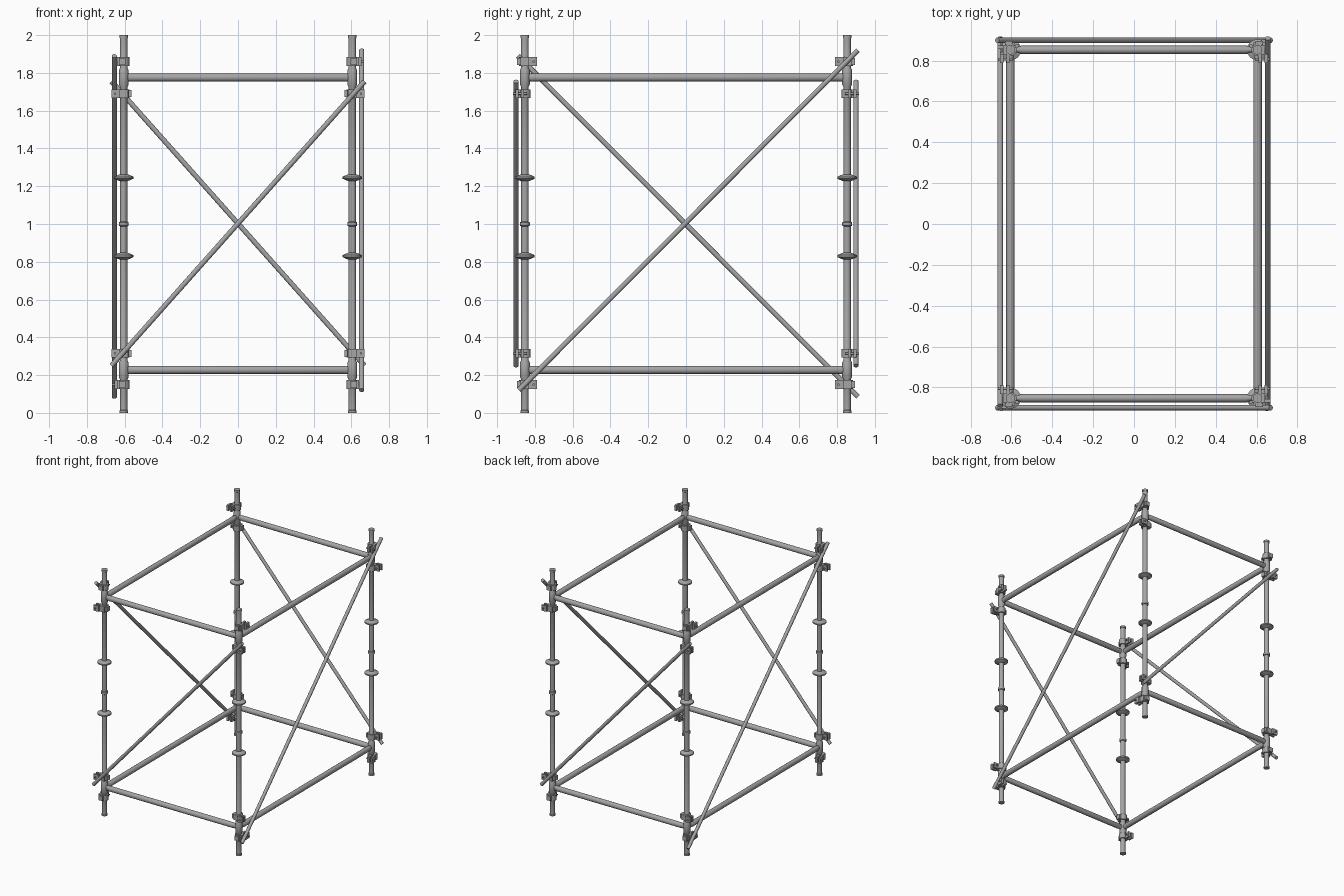
import bpy, bmesh, math
from mathutils import Vector, Matrix

cube = bpy.data.objects.get("Cube")
if cube:
    bpy.data.objects.remove(cube, do_unlink=True)

steel = bpy.data.materials.new("galvanised_steel")
steel.use_nodes = True
grey = (0.38, 0.38, 0.38, 1)
steel.diffuse_color = grey
steel.node_tree.nodes["Principled BSDF"].inputs["Base Color"].default_value = grey

PX, PY = 0.605, 0.853      # post positions
SIDES = 16


def finish(name, bm):
    bmesh.ops.recalc_face_normals(bm, faces=bm.faces)
    mesh = bpy.data.meshes.new(name)
    bm.to_mesh(mesh)
    bm.free()
    mesh.materials.append(steel)
    obj = bpy.data.objects.new(name, mesh)
    bpy.context.collection.objects.link(obj)
    bpy.ops.object.select_all(action='DESELECT')
    obj.select_set(True)
    bpy.context.view_layer.objects.active = obj
    bpy.ops.object.shade_smooth_by_angle(angle=math.radians(35))
    return obj


def lathe(bm, profile, matrix):
    """Closed turned solid from (height, radius across, radius up) rings."""
    rings = []
    for h, ra, rb in profile:
        ring = []
        for i in range(SIDES):
            a = math.tau * i / SIDES
            ring.append(bm.verts.new(matrix @ Vector((ra * math.cos(a), rb * math.sin(a), h))))
        rings.append(ring)
    for low, high in zip(rings, rings[1:]):
        for i in range(SIDES):
            j = (i + 1) % SIDES
            bm.faces.new((low[i], low[j], high[j], high[i]))
    bm.faces.new(rings[0])
    bm.faces.new(rings[-1])


def frame(origin, across, up, along):
    m = Matrix((across, up, along)).transposed().to_4x4()
    m.translation = origin
    return m


def tube(bm, start, end, radius):
    start, end = Vector(start), Vector(end)
    along = (end - start).normalized()
    across = along.orthogonal().normalized()
    m = frame(start, across, along.cross(across), along)
    lathe(bm, [(0, radius, radius), ((end - start).length, radius, radius)], m)


def box(bm, m, t, n, z):
    """Box from ranges along tangent, normal and height."""
    centre = Vector([(a + b) / 2 for a, b in (t, n, z)])
    size = [b - a for a, b in (t, n, z)]
    bmesh.ops.create_cube(bm, size=1, matrix=m @ Matrix.Translation(centre) @ Matrix.Diagonal((*size, 1)))


def post(name, x, y):
    r = 0.020
    prof = [(0, 0.023), (0.012, 0.023), (0.014, r)]
    for z in (0.228, 1.776):                       # sleeves at the ledgers
        sleeve = [(z - 0.05, r), (z - 0.038, 0.026), (z + 0.038, 0.026), (z + 0.05, r)]
        if z < 1:
            prof += sleeve
            for c in (0.83, 1.0, 1.245):           # flanges and joint ring
                if c == 1.0:
                    prof += [(c - 0.012, r), (c - 0.009, 0.026), (c + 0.009, 0.026), (c + 0.012, r)]
                else:
                    prof += [(c - 0.018, r), (c - 0.014, 0.032), (c - 0.005, 0.052),
                             (c + 0.005, 0.052), (c + 0.014, 0.032), (c + 0.018, r)]
        else:
            prof += sleeve
    prof += [(1.984, r), (1.986, 0.023), (2, 0.023)]
    bm = bmesh.new()
    lathe(bm, [(z, q, q) for z, q in prof], Matrix.Translation((x, y, 0)))
    finish(name, bm)


def ledger(name, start, end):
    start, end = Vector(start), Vector(end)
    along = (end - start).normalized()
    up = Vector((0, 0, 1))
    length = (end - start).length
    r = 0.021
    bm = bmesh.new()
    lathe(bm, [(0, 0.014, r), (0.035, 0.014, r), (0.055, r, r),
               (length - 0.055, r, r), (length - 0.035, 0.014, r), (length, 0.014, r)],
          frame(start, up.cross(along), up, along))
    finish(name, bm)


def clamp(name, x, y, z, tangent, normal):
    """Band round the post with bolted ears on one side and a hinge on the other."""
    m = frame(Vector((x, y, z)), Vector(tangent), Vector(normal), Vector((0, 0, 1)))
    h = 0.023
    bm = bmesh.new()
    lathe(bm, [(-h, 0.030, 0.030), (h, 0.030, 0.030)], m)
    box(bm, m, (0.020, 0.064), (0.034, 0.050), (-h, h))
    box(bm, m, (0.020, 0.064), (0.004, 0.020), (-h, h))
    box(bm, m, (-0.022, 0.022), (0.022, 0.036), (-h, h))
    box(bm, m, (-0.042, -0.024), (-0.010, 0.026), (-h * 0.8, h * 0.8))
    tube(bm, m @ Vector((0.046, -0.012, 0)), m @ Vector((0.046, 0.062, 0)), 0.006)
    finish(name, bm)


# Posts and their clamps
for sx, side in ((1, "left"), (-1, "right")):
    for sy, end in ((-1, "front"), (1, "back")):
        x, y = sx * PX, sy * PY
        post(f"{end}_{side}_post", x, y)
        for z, level in ((0.315, "lower"), (1.69, "upper")):
            clamp(f"{end}_{side}_{level}_end_clamp", x, y, z, (sx, 0, 0), (0, sy, 0))
        for z, level in ((0.15, "lower"), (1.86, "upper")):
            clamp(f"{end}_{side}_{level}_side_clamp", x, y, z, (0, -sy, 0), (sx, 0, 0))

# Horizontal ledgers
for z, level in ((0.228, "lower"), (1.776, "upper")):
    for s, end, side in ((-1, "front", "right"), (1, "back", "left")):
        ledger(f"{level}_{end}_ledger", (-PX, s * PY, z), (PX, s * PY, z))
        ledger(f"{level}_{side}_ledger", (s * PX, -PY, z), (s * PX, PY, z))

# Diagonal braces
BRACES = (
    ("front_brace", (-0.67, -0.90, 0.25), (0.67, -0.90, 1.755)),
    ("back_brace", (-0.67, 0.90, 1.755), (0.67, 0.90, 0.25)),
    ("left_brace", (0.655, -0.885, 0.12), (0.655, 0.91, 1.92)),
    ("right_brace", (-0.655, -0.89, 1.89), (-0.655, 0.91, 0.085)),
)
for name, a, b in BRACES:
    bm = bmesh.new()
    tube(bm, a, b, 0.0135)
    finish(name, bm)
